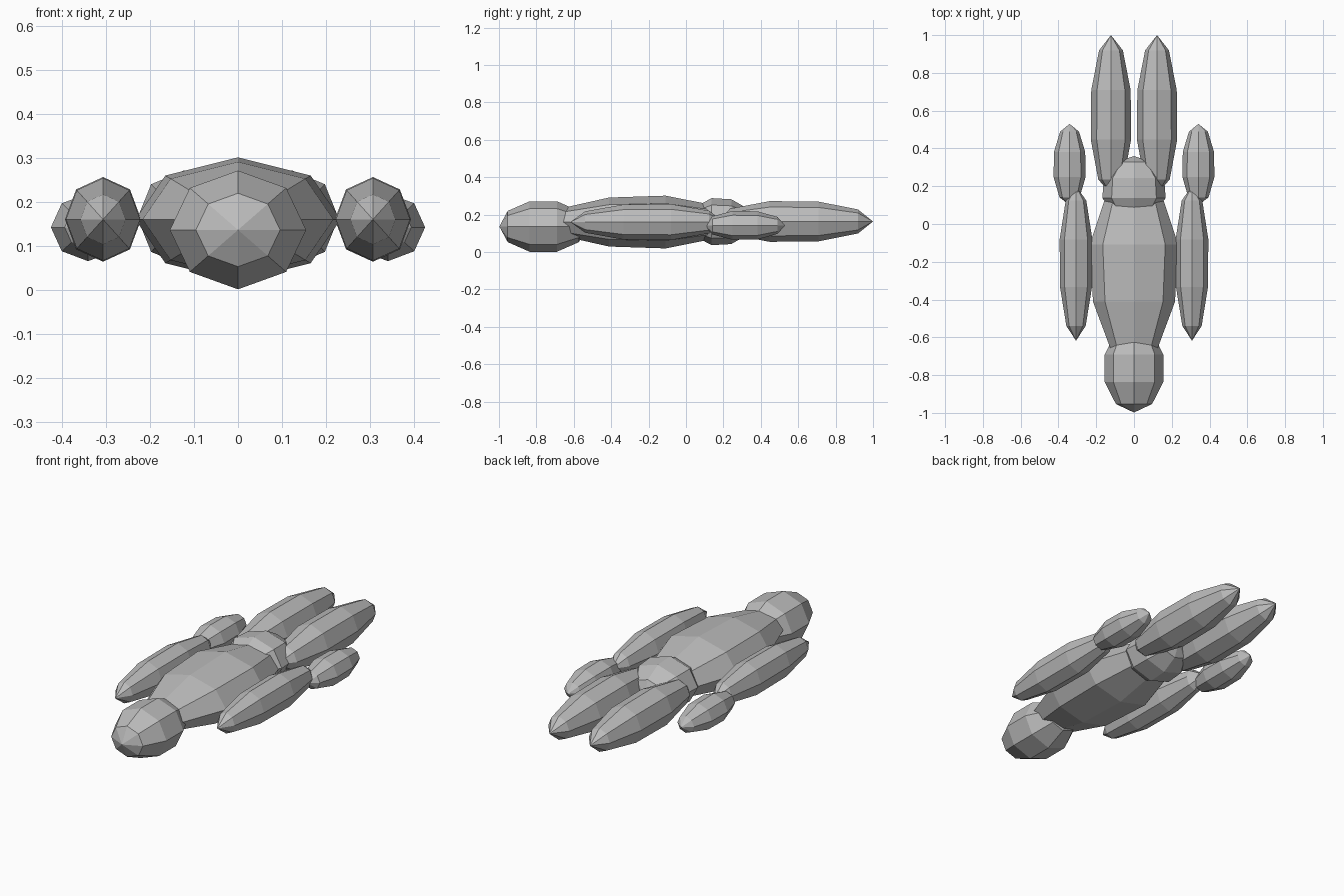
import bpy
import bmesh
import math

if "Cube" in bpy.data.objects:
    bpy.data.objects.remove(bpy.data.objects["Cube"], do_unlink=True)

SIDES, BANDS = 8, 5

grey = bpy.data.materials.new("stone grey")
grey.use_nodes = True
colour = (0.5, 0.5, 0.5, 1)
grey.diffuse_color = colour
grey.node_tree.nodes["Principled BSDF"].inputs["Base Color"].default_value = colour


def pod(name, centre, radii, taper=0.0):
    """Eight-sided ellipsoid lying along y; positive taper widens the rear."""
    bm = bmesh.new()
    bmesh.ops.create_uvsphere(bm, u_segments=SIDES, v_segments=BANDS, radius=1)
    for v in bm.verts:
        x, y, z = v.co
        # the poles turn to y, with corners at top, bottom and sides
        fat = 1 + taper * z
        v.co = (centre[0] + x * radii[0] * fat,
                centre[1] + z * radii[1],
                centre[2] + y * radii[2] * fat)
    bmesh.ops.recalc_face_normals(bm, faces=bm.faces)
    mesh = bpy.data.meshes.new(name)
    bm.to_mesh(mesh)
    bm.free()
    mesh.materials.append(grey)
    obj = bpy.data.objects.new(name, mesh)
    bpy.context.collection.objects.link(obj)
    return obj


# Central chain
pod("head", (0, -0.763, 0.136), (0.163, 0.235, 0.142))
pod("torso", (0, -0.26, 0.16), (0.237, 0.49, 0.143), 0.12)
pod("hips", (0, 0.19, 0.162), (0.172, 0.17, 0.129), -0.08)

# Paired limbs
for side, sign in (("left", 1), ("right", -1)):
    pod(side + "_upper_arm", (sign * 0.307, -0.208, 0.16), (0.09, 0.41, 0.1), 0.04)
    pod(side + "_lower_arm", (sign * 0.341, 0.315, 0.142), (0.088, 0.215, 0.08), -0.04)
    pod(side + "_leg", (sign * 0.122, 0.578, 0.163), (0.111, 0.422, 0.113), -0.04)
